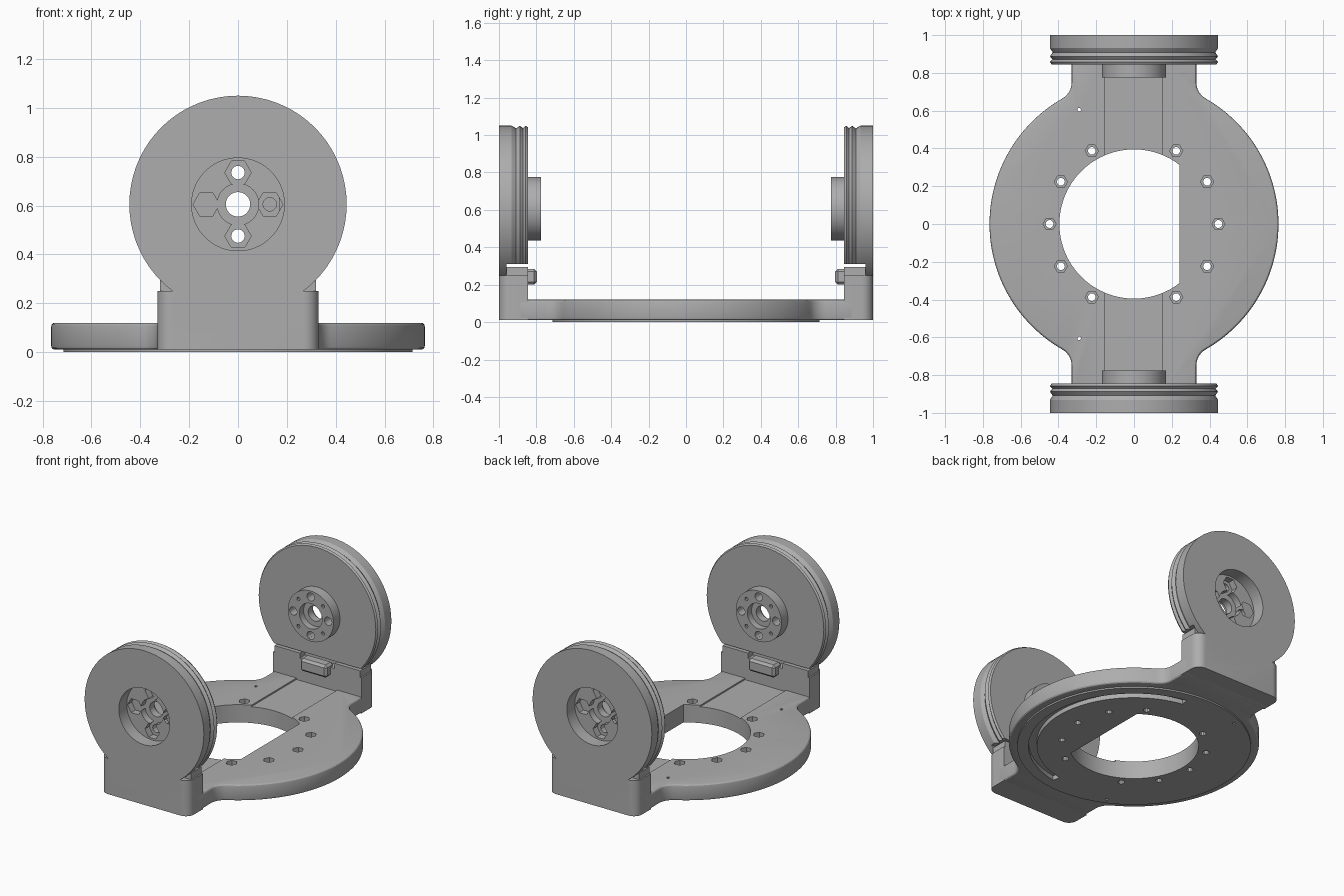
import bpy, bmesh, math
from mathutils import Matrix, Vector

cube = bpy.data.objects.get("Cube")
if cube:
    bpy.data.objects.remove(cube)

grey = bpy.data.materials.new("matte grey")
grey.use_nodes = True
color = (0.42, 0.42, 0.42, 1)
grey.diffuse_color = color
grey.node_tree.nodes["Principled BSDF"].inputs["Base Color"].default_value = color

HUB_Z = 0.605
RIM = 0.445
PLATE_R = 0.765
NECK = 0.33


def make(name, bm):
    bmesh.ops.recalc_face_normals(bm, faces=bm.faces)
    mesh = bpy.data.meshes.new(name)
    bm.to_mesh(mesh)
    bm.free()
    ob = bpy.data.objects.new(name, mesh)
    mesh.materials.append(grey)
    bpy.context.collection.objects.link(ob)
    return ob


def apply(ob, mod):
    with bpy.context.temp_override(object=ob, active_object=ob):
        bpy.ops.object.modifier_apply(modifier=mod.name)


def combine(ob, others, operation="DIFFERENCE"):
    for other in others:
        mod = ob.modifiers.new("join", "BOOLEAN")
        mod.operation = operation
        mod.solver = "EXACT"
        mod.object = other
        apply(ob, mod)
        bpy.data.objects.remove(other)


def bevel(ob, width, segments=3, angle=60):
    mod = ob.modifiers.new("round", "BEVEL")
    mod.width, mod.segments = width, segments
    mod.limit_method = "ANGLE"
    mod.angle_limit = math.radians(angle)
    apply(ob, mod)


def box(name, x0, x1, y0, y1, z0, z1):
    bm = bmesh.new()
    bmesh.ops.create_cube(bm, size=1)
    bmesh.ops.scale(bm, vec=(x1 - x0, y1 - y0, z1 - z0), verts=bm.verts)
    bmesh.ops.translate(bm, vec=((x0 + x1) / 2, (y0 + y1) / 2, (z0 + z1) / 2), verts=bm.verts)
    return make(name, bm)


def prism(name, outline, z0, z1):
    bm = bmesh.new()
    face = bm.faces.new([bm.verts.new((x, y, z0)) for x, y in outline])
    top = bmesh.ops.extrude_face_region(bm, geom=[face])["geom"]
    bmesh.ops.translate(bm, vec=(0, 0, z1 - z0), verts=[v for v in top if isinstance(v, bmesh.types.BMVert)])
    return make(name, bm)


def arc(cx, cy, r, a0, a1, n):
    return [(cx + r * math.cos(a0 + (a1 - a0) * i / n), cy + r * math.sin(a0 + (a1 - a0) * i / n))
            for i in range(n + 1)]


def rod(name, x, y, r, z0, z1, sides):
    return prism(name, arc(x, y, r, 0, math.tau, sides)[:-1], z0, z1)


def rod_y(name, x, z, r, y0, y1, sides):
    ob = rod(name, x, -z, r, y0, y1, sides)
    ob.data.transform(Matrix.Rotation(-math.pi / 2, 4, "X"))
    return ob


# Base plate outline: a disc flowing into a neck at each end
fillet = 0.1
fx = NECK + fillet
fy = math.sqrt((PLATE_R + fillet) ** 2 - fx ** 2)
start = math.atan2(fy, fx)
side = arc(0, 0, PLATE_R, -start, start, 56)
corner = arc(fx, fy, fillet, math.pi + start, math.pi, 8)[1:]
quarter = side + corner + [(NECK, 0.9)]
quarter = [(NECK, -0.9)] + [(x, -y) for x, y in reversed(corner)] + quarter
plate = prism("base_plate", quarter + [(-x, -y) for x, y in quarter], 0.01, 0.12)
bevel(plate, 0.015)
combine(plate, [rod("lower_disc", 0, 0, 0.715, 0, 0.06, 96)], "UNION")

# Central opening with one flat side
opening = arc(0, 0, 0.395, math.acos(0.24 / 0.395), math.tau - math.acos(0.24 / 0.395), 56)
cuts = [prism("opening", opening, -1, 1)]

# Curved slot on the underside
sweep = math.radians(80)
slot = arc(0, 0, 0.645, -sweep, sweep, 48) + arc(0, 0, 0.595, sweep, -sweep, 48)
cuts.append(prism("slot", slot, -0.1, 0.03))

# Screw holes with hexagonal seats, pin holes and shallow channels
for degrees in (0, 30, 60, 120, 150, 180, 210, 240, 300, 330):
    a = math.radians(degrees)
    x, y = 0.447 * math.cos(a), 0.447 * math.sin(a)
    cuts.append(rod("screw_hole", x, y, 0.021, -1, 1, 10))
    cuts.append(rod("nut_seat", x, y, 0.035, 0.07, 1, 6))
for s in (-1, 1):
    cuts.append(rod("pin_hole", -0.29, s * 0.605, 0.01, -1, 1, 8))
    y0, y1 = sorted((s * 0.3, s * 0.88))
    cuts.append(box("channel", -0.155, 0.15, y0, y1, 0.11, 0.2))
combine(plate, cuts)


def upright(name):
    # Grooved wheel with hub, turned from one profile of radius and depth
    profile = [(0.05, 0.82), (0.085, 0.82), (0.085, 0.775), (0.17, 0.775), (0.17, 0.845),
               (0.437, 0.845), (RIM, 0.858), (0.432, 0.872), (RIM, 0.888), (0.43, 0.908),
               (0.438, 0.92), (RIM, 0.932), (RIM, 1), (0.19, 1), (0.19, 0.915),
               (0.085, 0.915), (0.085, 0.87), (0.05, 0.87)]
    bm = bmesh.new()
    steps = 72
    rings = []
    for i in range(steps):
        a = math.tau * i / steps
        rings.append([bm.verts.new((r * math.cos(a), y, HUB_Z + r * math.sin(a))) for r, y in profile])
    for i, ring in enumerate(rings):
        after = rings[(i + 1) % steps]
        for j in range(len(profile)):
            k = (j + 1) % len(profile)
            bm.faces.new((ring[j], ring[k], after[k], after[j]))
    wheel = make(name, bm)

    # Flat cut under the wheel, bolt holes with nut pockets, small hub holes
    cuts = [box("undercut", -1, 1, 0.5, 0.96, 0, 0.31)]
    for i in range(4):
        a = i * math.pi / 2
        x, z = 0.13 * math.cos(a), HUB_Z + 0.13 * math.sin(a)
        cuts.append(rod_y("bolt_hole", x, z, 0.028, 0.5, 1.5, 12))
        cuts.append(rod_y("nut_pocket", x, z, 0.054, 0.87, 0.95, 6))
        a += math.pi / 4
        x, z = 0.13 * math.cos(a), HUB_Z + 0.13 * math.sin(a)
        cuts.append(rod_y("hub_hole", x, z, 0.012, 0.7, 0.82, 8))
    combine(wheel, cuts)

    # Foot with rounded outer corners, stepped shoulder and clip tab
    r = 0.06
    foot_outline = ([(-NECK, 0.845), (NECK, 0.845)] + arc(NECK - r, 1 - r, r, 0, math.pi / 2, 8)
                    + arc(r - NECK, 1 - r, r, math.pi / 2, math.pi, 8))
    foot = prism("foot", foot_outline, 0.01, 0.25)
    riser = box("riser", -0.32, 0.32, 0.845, 0.96, 0.2, 0.295)
    combine(riser, [box("notch", -0.13, 0.13, 0.8, 0.9, 0.26, 0.4)])
    tab = box("tab", -0.1, 0.1, 0.797, 0.88, 0.2, 0.285)
    bevel(tab, 0.015, 1)
    combine(foot, [riser, tab], "UNION")
    combine(wheel, [foot], "UNION")
    return wheel


back = upright("back_wheel_mount")
front = back.copy()
front.data = back.data.copy()
front.name = "front_wheel_mount"
front.data.transform(Matrix.Rotation(math.pi, 4, "Z"))
bpy.context.collection.objects.link(front)

# Smooth the round surfaces and keep edges crisp
for ob in (plate, back, front):
    bpy.ops.object.select_all(action="DESELECT")
    ob.select_set(True)
    bpy.context.view_layer.objects.active = ob
    bpy.ops.object.shade_smooth_by_angle(angle=math.radians(25))
